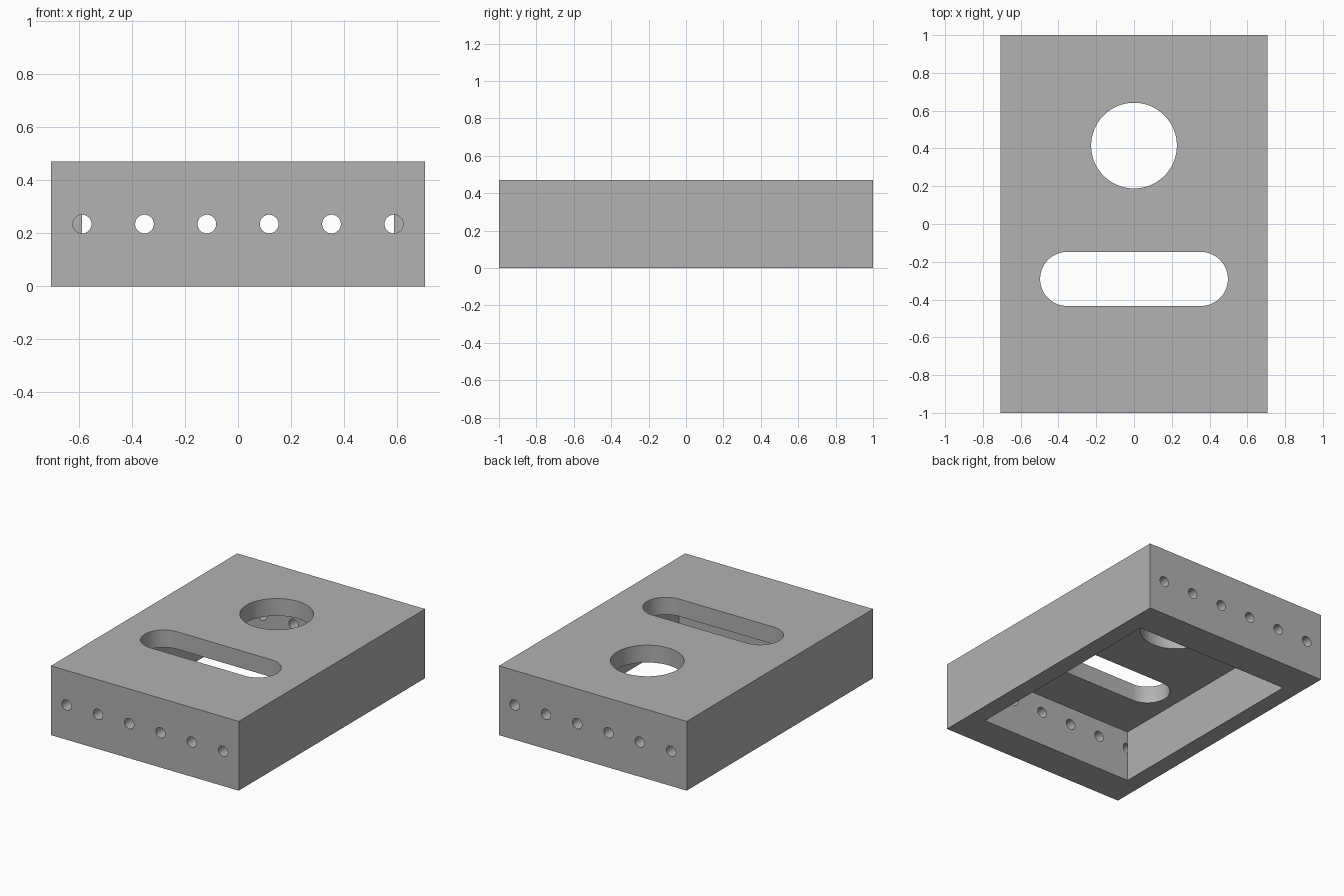
import bpy
import bmesh
from mathutils import Matrix

old = bpy.data.objects.get("Cube")
if old:
    bpy.data.objects.remove(old, do_unlink=True)

# Overall size and wall thicknesses
U = 2 / 170
WIDTH, LENGTH, HEIGHT = 120 * U, 2.0, 40 * U
SIDE, END, TOP = 10 * U, 20 * U, 10 * U

grey = bpy.data.materials.new("plain grey")
grey.use_nodes = True
colour = (0.445, 0.445, 0.445, 1)
grey.diffuse_color = colour
grey.node_tree.nodes["Principled BSDF"].inputs["Base Color"].default_value = colour


def add_object(name, bm):
    bmesh.ops.recalc_face_normals(bm, faces=bm.faces)
    mesh = bpy.data.meshes.new(name)
    bm.to_mesh(mesh)
    bm.free()
    mesh.materials.append(grey)
    obj = bpy.data.objects.new(name, mesh)
    bpy.context.collection.objects.link(obj)
    return obj


def box(name, size, centre):
    bm = bmesh.new()
    bmesh.ops.create_cube(bm, size=1, matrix=Matrix.Translation(centre) @ Matrix.Diagonal((*size, 1)))
    return add_object(name, bm)


def cylinder(name, radius, depth, centre, along_y=False, stretch=0, segments=64):
    """Cylinder; stretch pulls its halves apart along x to form a slot."""
    bm = bmesh.new()
    # The half-step turn keeps vertices off the x = 0 line
    turn = Matrix.Rotation(3.14159265 / segments, 4, "Z")
    bmesh.ops.create_cone(bm, cap_ends=True, segments=segments, radius1=radius,
                          radius2=radius, depth=depth, matrix=turn)
    for v in bm.verts:
        v.co.x += stretch if v.co.x > 0 else -stretch
    if along_y:
        bmesh.ops.rotate(bm, verts=bm.verts, matrix=Matrix.Rotation(1.57079633, 3, "X"))
    bmesh.ops.translate(bm, verts=bm.verts, vec=centre)
    return add_object(name, bm)


def cut(target, cutter):
    mod = target.modifiers.new(cutter.name, "BOOLEAN")
    mod.operation, mod.solver, mod.object = "DIFFERENCE", "EXACT", cutter
    cutter.hide_render = True
    cutter.hide_viewport = True


# Outer block, hollowed from below
housing = box("housing", (WIDTH, LENGTH, HEIGHT), (0, 0, HEIGHT / 2))
depth = HEIGHT - TOP
cut(housing, box("cavity_cutter", (WIDTH - 2 * SIDE, LENGTH - 2 * END, depth + 0.1),
                 (0, 0, (depth - 0.1) / 2)))

# Round opening and slot through the top plate
cut(housing, cylinder("round_opening_cutter", 0.227, 0.3, (0, 0.415, HEIGHT)))
cut(housing, cylinder("slot_cutter", 0.143, 0.3, (0, -0.291, HEIGHT), stretch=0.354))

# Row of six holes through each end wall, the outer ones stopping at the side walls
for side, label in ((-1, "front"), (1, "back")):
    for i in range(6):
        x = (i - 2.5) * 20 * U
        y = side * (LENGTH / 2 - END / 2 + 0.0245)
        cut(housing, cylinder(f"{label}_hole_cutter_{i + 1}", 3 * U, END + 0.05,
                              (x, y, HEIGHT / 2), along_y=True, segments=32))

# Apply the cuts, then smooth the round walls
bpy.context.view_layer.update()
graph = bpy.context.evaluated_depsgraph_get()
finished = bpy.data.meshes.new_from_object(housing.evaluated_get(graph))
housing.modifiers.clear()
housing.data = finished
for obj in [o for o in bpy.data.objects if "_cutter" in o.name]:
    bpy.data.objects.remove(obj, do_unlink=True)
bpy.ops.object.select_all(action="DESELECT")
bpy.context.view_layer.objects.active = housing
housing.select_set(True)
bpy.ops.object.shade_smooth_by_angle(angle=0.52)
